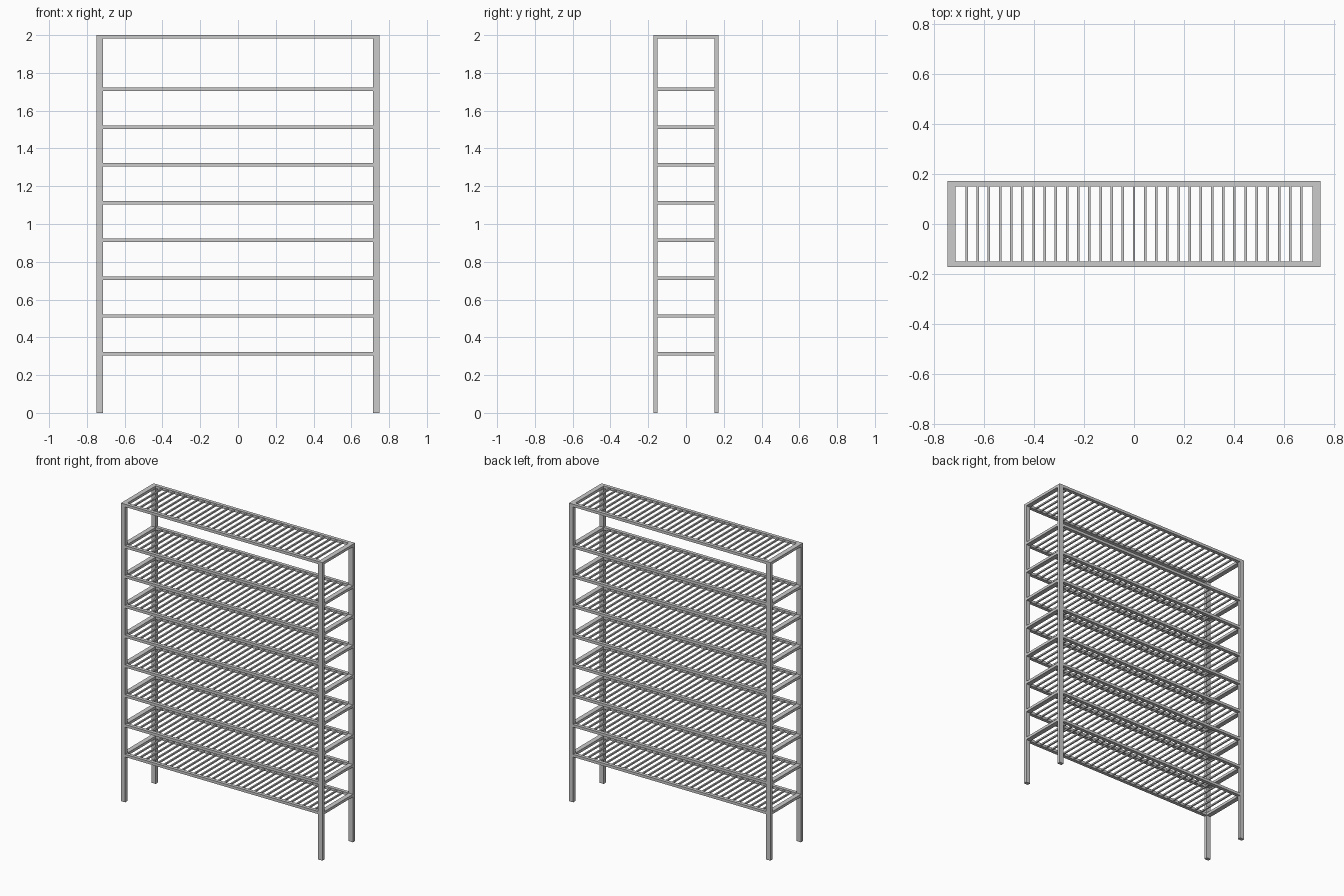
import bpy

if "Cube" in bpy.data.objects:
    bpy.data.objects.remove(bpy.data.objects["Cube"])

HX, HY, H = 0.748, 0.173, 2.0      # half width, half depth, height
PX, PY = 0.032, 0.023              # post section
RAIL_H = 0.018
SLAT_W, SLAT_H, SLATS = 0.010, 0.010, 31


def box(name, lo, hi):
    bpy.ops.mesh.primitive_cube_add(size=1, location=[(a + b) / 2 for a, b in zip(lo, hi)])
    ob = bpy.context.object
    ob.name = name
    ob.scale = [b - a for a, b in zip(lo, hi)]
    bpy.ops.object.transform_apply(location=False, rotation=False, scale=True)
    return ob


def copy(ob, name, z):
    new = ob.copy()
    new.name = name
    new.location.z = ob.location.z + z
    bpy.context.collection.objects.link(new)


ix, iy = HX - PX, HY - PY          # inner faces of the posts

# Four corner posts
for sx, side in ((-1, "left"), (1, "right")):
    for sy, end in ((-1, "front"), (1, "back")):
        xs, ys = sorted((sx * ix, sx * HX)), sorted((sy * iy, sy * HY))
        box(f"{end}_{side}_post", (xs[0], ys[0], 0), (xs[1], ys[1], H))

# One shelf at the top: rails all round and cross slats
parts = []
for s, end, side in ((-1, "front", "left"), (1, "back", "right")):
    ys, xs = sorted((s * iy, s * HY)), sorted((s * ix, s * HX))
    parts.append(box(f"{end}_rail", (-ix, ys[0], H - RAIL_H), (ix, ys[1], H)))
    parts.append(box(f"{side}_rail", (xs[0], -iy, H - RAIL_H), (xs[1], iy, H)))

pitch = 2 * ix / (SLATS + 1)
mid = H - RAIL_H / 2
for i in range(SLATS):
    x = -ix + pitch * (i + 1)
    parts.append(box(f"slat_{i + 1}", (x - SLAT_W / 2, -iy, mid - SLAT_H / 2),
                     (x + SLAT_W / 2, iy, mid + SLAT_H / 2)))

# Eight lower shelves, evenly spaced
for n in range(8):
    top = 0.322 + 0.2 * n
    for p in parts:
        copy(p, f"shelf_{n + 1}_{p.name}", top - H)
